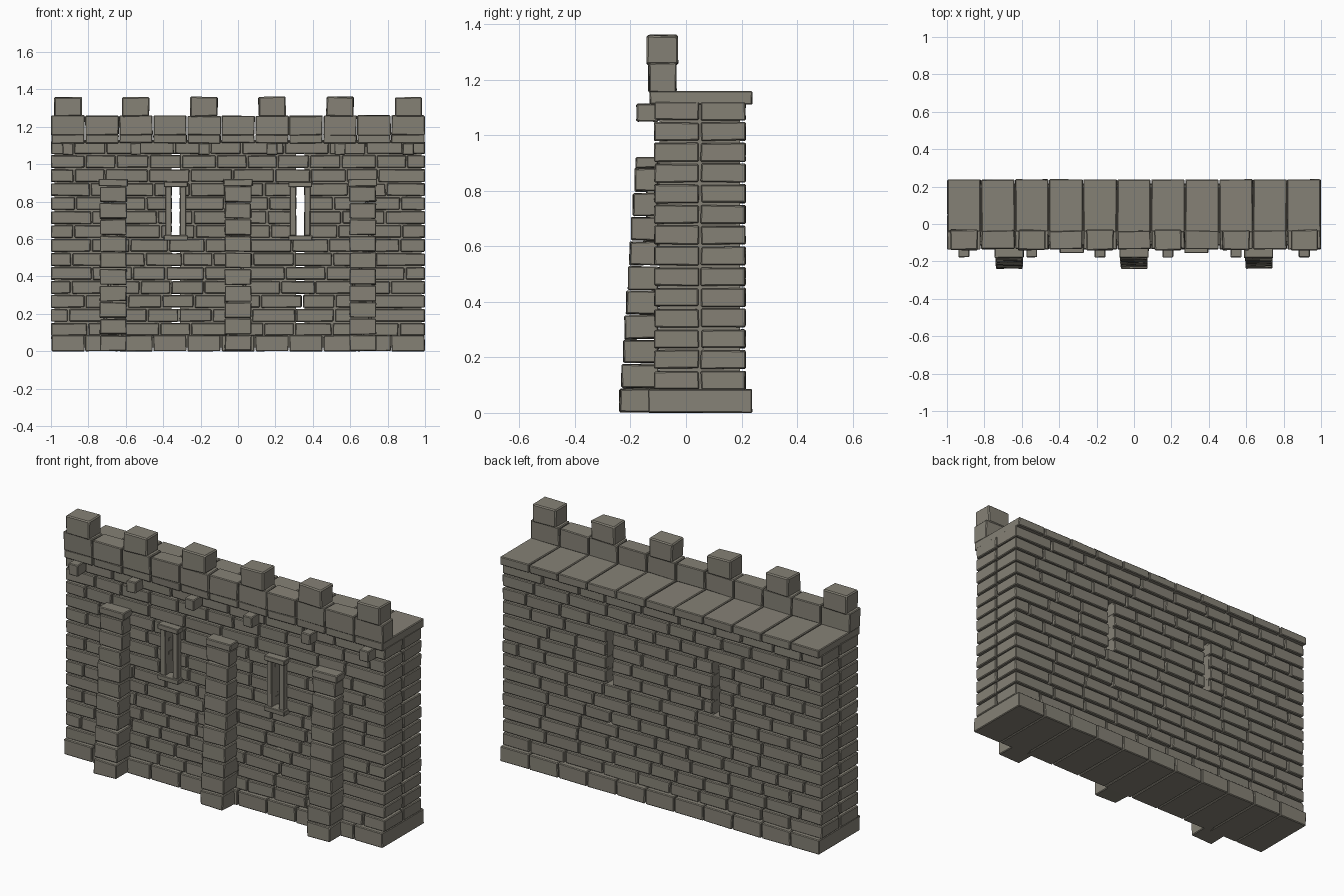
import bpy, bmesh, random
from mathutils import Vector

if "Cube" in bpy.data.objects:
    bpy.data.objects.remove(bpy.data.objects["Cube"])

random.seed(7)
stone = bpy.data.materials.new("weathered grey stone")
stone.diffuse_color = (0.235, 0.22, 0.18, 1)
stone.use_nodes = True
stone.node_tree.nodes["Principled BSDF"].inputs["Base Color"].default_value = stone.diffuse_color


def make(name, boxes, jitter=0.003, bevel=0.004):
    """One object from boxes (x0, x1, y0, y1, z0, z1) with slightly uneven corners."""
    bm = bmesh.new()
    for x0, x1, y0, y1, z0, z1 in boxes:
        for v in bmesh.ops.create_cube(bm, size=1)["verts"]:
            j = Vector([random.uniform(-jitter, jitter) for _ in range(3)])
            v.co = Vector((x0 if v.co.x < 0 else x1,
                           y0 if v.co.y < 0 else y1,
                           z0 if v.co.z < 0 else z1)) + j
            v.co.x = max(-1, min(1, v.co.x))
            v.co.z = max(0, v.co.z)
    mesh = bpy.data.meshes.new(name)
    bm.to_mesh(mesh)
    bm.free()
    mesh.materials.append(stone)
    ob = bpy.data.objects.new(name, mesh)
    bpy.context.collection.objects.link(ob)
    if bevel:
        mod = ob.modifiers.new("worn edges", "BEVEL")
        mod.width = bevel
        mod.segments = 1
    return ob


def row(n, y0, y1, z0, z1, gap=0.005):
    """Equal blocks along the full wall length."""
    w = 2 / n
    return [(-1 + i * w + gap / 2, -1 + (i + 1) * w - gap / 2, y0, y1, z0, z1)
            for i in range(n)]


SLIT, HALF = 0.333, 0.022          # arrow slit centre and half width
Z0, PITCH, COURSES = 0.08, 0.0747, 14
GAP = 0.009


def course_cuts(offset):
    """Joint positions of one course of random-length stones."""
    cuts, x = [-1], -1 + (0.11 if offset else 0.2) + random.uniform(-0.02, 0.03)
    while x < 0.91:
        cuts.append(x)
        x += random.uniform(0.16, 0.24)
    return cuts + [1]


def leaf(name, y0, y1):
    """One face of the wall, in courses, left open at the arrow slits."""
    boxes = []
    for c in range(COURSES):
        z0 = Z0 + c * PITCH + GAP / 2
        z1 = z0 + PITCH - GAP
        spans = [(-1, 1)]
        if 7 <= c <= 10:
            spans = [(-1, -SLIT - HALF), (-SLIT + HALF, SLIT - HALF), (SLIT + HALF, 1)]
        cuts = course_cuts(c % 2)
        for s0, s1 in spans:
            inner = [x for x in cuts if s0 + 0.05 < x < s1 - 0.05]
            pts = [s0] + inner + [s1]
            for a, b in zip(pts, pts[1:]):
                a += GAP / 2 if a != s0 else 0
                b -= GAP / 2 if b != s1 else 0
                boxes.append((a, b, y0, y1, z0, z1))
    make(name, boxes, 0.0022)


# Wall: two leaves of stones around a core that stays open at the slits
leaf("front_stones", -0.114, 0.046)
leaf("back_stones", 0.054, 0.214)
make("wall_core", [(a, b, -0.095, 0.195, 0.02, 1.13) for a, b in
                   ((-0.98, -SLIT - HALF), (-SLIT + HALF, SLIT - HALF), (SLIT + HALF, 0.98))],
     0, 0)

# Plinth, walkway slabs and parapet
make("plinth", row(11, -0.135, 0.237, 0, 0.085), 0.002)
make("walkway_slabs", row(11, -0.13, 0.238, 1.112, 1.158), 0.002)
make("parapet", row(11, -0.134, -0.036, 1.155, 1.26), 0.003)

# Merlons and the small corbels below them
tooth_x = [-0.91 + i * 0.364 for i in range(6)]
make("merlons", [(x - 0.073, x + 0.073, -0.14, -0.03, 1.255, 1.36) for x in tooth_x], 0.003, 0.006)
make("corbels", [(x - 0.029, x + 0.029, -0.178, -0.1, 1.05, 1.113) for x in tooth_x], 0.002)

# Stepped buttresses, each with a wider cap
buttress, caps = [], []
for x in (-0.667, 0, 0.667):
    for i in range(10):
        buttress.append((x - 0.071, x + 0.071, -0.239 + i * 0.0061, -0.1,
                         i * 0.0885 + 0.002, (i + 1) * 0.0885 - 0.004))
    caps.append((x - 0.078, x + 0.078, -0.181, -0.1, 0.882, 0.921))
make("buttresses", buttress, 0.003)
make("buttress_caps", caps, 0.002)

# Arrow slit surrounds: lintel, sill and two jambs
frames = []
for x in (-SLIT, SLIT):
    for z0, z1 in ((0.878, 0.906), (0.592, 0.62)):
        frames.append((x - 0.064, x + 0.064, -0.155, -0.09, z0, z1))
    for s in (-1, 1):
        c = x + s * (HALF + 0.016)
        frames.append((c - 0.016, c + 0.016, -0.143, -0.09, 0.618, 0.88))
make("slit_surrounds", frames, 0.001, 0.003)
